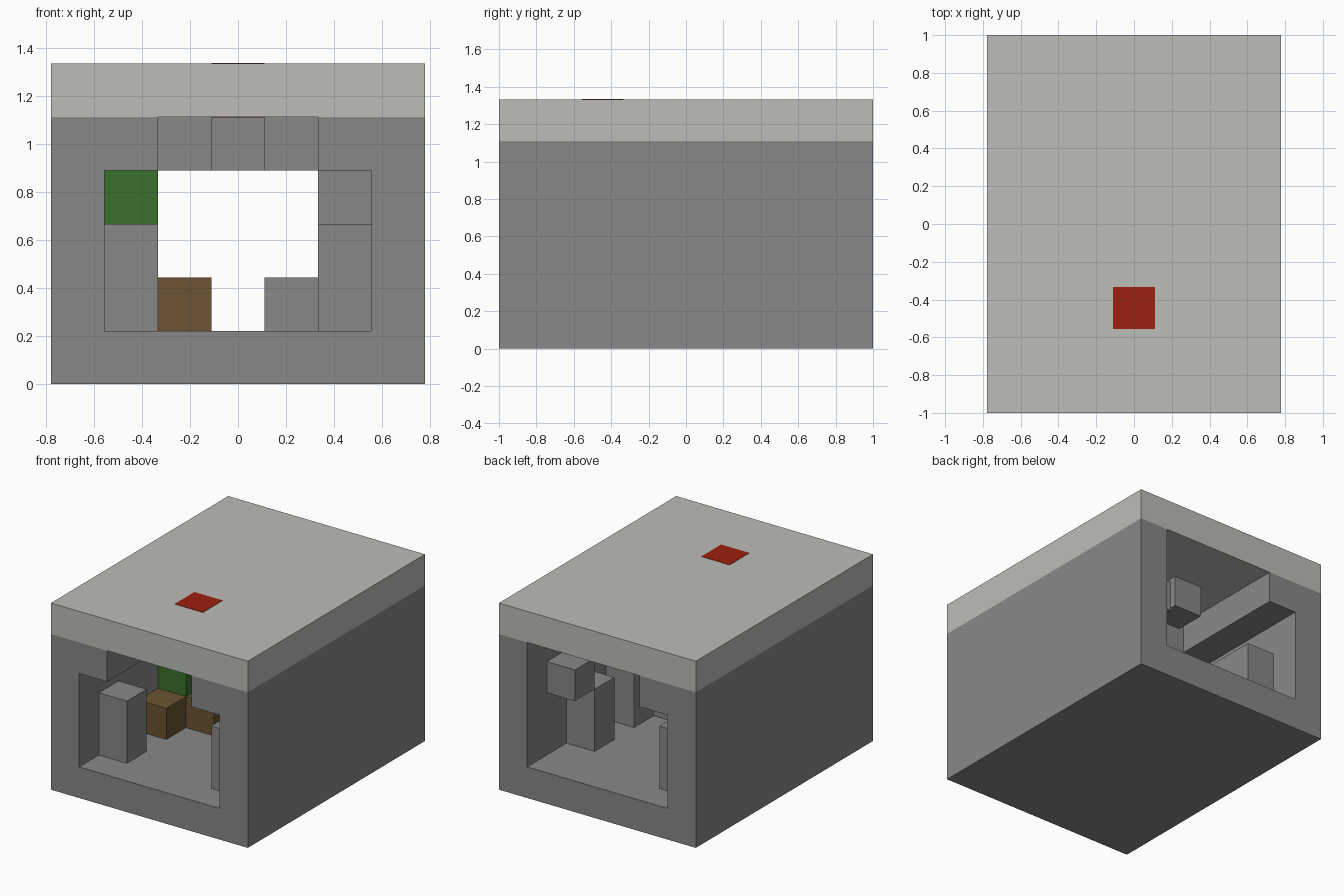
import bpy
import bmesh
from mathutils import Vector

CELL = 2 / 9                      # the model is 7 x 9 x 6 cells
ORIGIN = Vector((-3.5, -4.5, 0))

old = bpy.data.objects.get("Cube")
if old:
    bpy.data.objects.remove(old, do_unlink=True)


def material(name, r, g, b):
    mat = bpy.data.materials.new(name)
    mat.use_nodes = True
    mat.diffuse_color = (r, g, b, 1)
    mat.node_tree.nodes["Principled BSDF"].inputs["Base Color"].default_value = (r, g, b, 1)
    return mat


stone = material("stone grey", 0.246, 0.246, 0.246)
pale = material("pale grey", 0.503, 0.515, 0.479)
green = material("leaf green", 0.044, 0.162, 0.025)
brown = material("earth brown", 0.147, 0.087, 0.033)
red = material("signal red", 0.332, 0.015, 0.005)


def extrude_profile(name, mat, profile, start, depth):
    """Extrude an x-z outline, given in cells, along y."""
    bm = bmesh.new()
    verts = [bm.verts.new((Vector((x, start, z)) + ORIGIN) * CELL) for x, z in profile]
    face = bm.faces.new(verts)
    result = bmesh.ops.extrude_face_region(bm, geom=[face])
    moved = [v for v in result["geom"] if isinstance(v, bmesh.types.BMVert)]
    bmesh.ops.translate(bm, verts=moved, vec=(0, depth * CELL, 0))
    bmesh.ops.recalc_face_normals(bm, faces=bm.faces)
    mesh = bpy.data.meshes.new(name)
    bm.to_mesh(mesh)
    bm.free()
    mesh.materials.append(mat)
    obj = bpy.data.objects.new(name, mesh)
    bpy.context.collection.objects.link(obj)
    return obj


def block(name, mat, cell, size=(1, 1, 1)):
    (x, y, z), (w, d, h) = cell, size
    outline = [(x, z), (x + w, z), (x + w, z + h), (x, z + h)]
    return extrude_profile(name, mat, outline, y, d)


# Floor, side walls and the ledge under the roof on one side
extrude_profile("shell", stone,
                [(0, 0), (7, 0), (7, 5), (6, 5), (6, 1), (1, 1),
                 (1, 4), (2, 4), (2, 5), (0, 5)], 0, 9)
block("ceiling_ledge", stone, (5, 0, 4), (1, 7, 1))

# Roof slab with a marker set into it
block("roof", pale, (0, 0, 5), (7, 9, 1))
block("roof_marker", red, (3, 2, 4.99), (1, 1, 1.02))

# Pillars two cells high along the inner walls
for name, x, y, depth in [("front_right_pillar", 1, 1, 1),
                          ("front_left_pillar", 5, 1, 1),
                          ("middle_left_pillar", 5, 4, 1),
                          ("back_left_pillar", 5, 6, 1),
                          ("back_right_pillar", 1, 6, 2)]:
    block(name, stone, (x, y, 1), (1, depth, 2))

# Single blocks: one high on the wall, one on the floor, three on the ceiling
block("wall_block", stone, (5, 7, 3))
block("floor_block", stone, (4, 3, 1))
for name, x, y in [("right_ceiling_block", 2, 4),
                   ("middle_ceiling_block", 3, 6),
                   ("left_ceiling_block", 4, 4)]:
    block(name, stone, (x, y, 4))

# Planted bush standing in a small bed of earth
block("earth_bed", brown, (1, 3, 1), (1, 3, 1))
block("earth_step", brown, (2, 4, 1))
block("bush", green, (1, 4, 2), (1, 1, 2))
